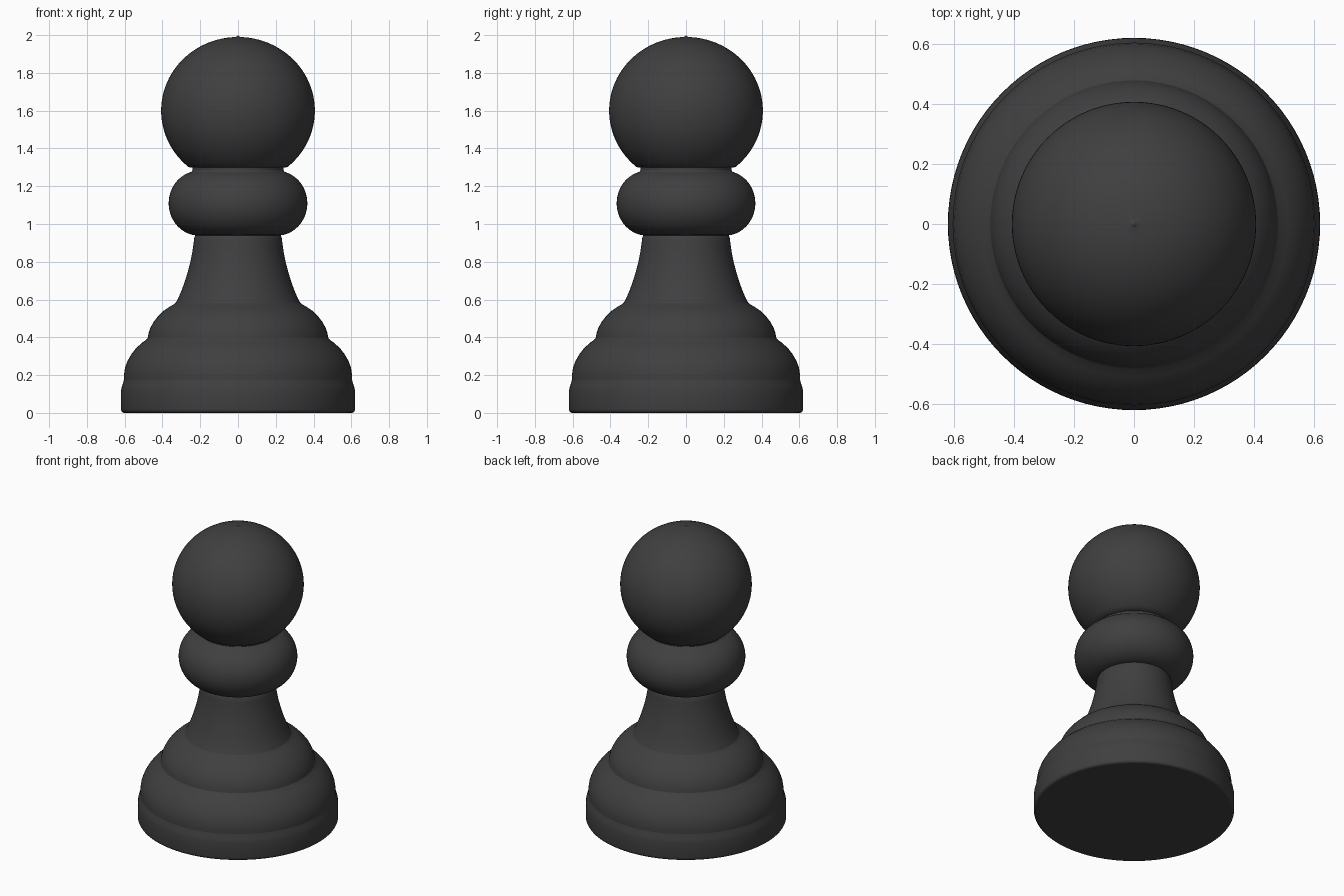
import bpy, bmesh, math

if "Cube" in bpy.data.objects:
    bpy.data.objects.remove(bpy.data.objects["Cube"])

SEGMENTS = 96

dark = bpy.data.materials.new("charcoal")
dark.diffuse_color = (0.05, 0.05, 0.05, 1)
dark.use_nodes = True
dark.node_tree.nodes["Principled BSDF"].inputs["Base Color"].default_value = dark.diffuse_color


def arc(cr, cz, rr, rz, start, end, steps):
    """Elliptical arc in the (radius, height) plane, angles in degrees."""
    pts = []
    for i in range(steps + 1):
        a = math.radians(start + (end - start) * i / steps)
        pts.append((cr + rr * math.cos(a), cz + rz * math.sin(a)))
    return pts


def lathe(name, profile):
    """Spin a bottom-to-top profile around z; points at radius 0 close it."""
    bm = bmesh.new()
    verts = [bm.verts.new((max(r, 0.0), 0, z)) for r, z in profile]
    edges = [bm.edges.new(p) for p in zip(verts, verts[1:])]
    bmesh.ops.spin(bm, geom=verts + edges, cent=(0, 0, 0), axis=(0, 0, 1),
                   angle=math.tau, steps=SEGMENTS, use_merge=True)
    bmesh.ops.remove_doubles(bm, verts=bm.verts, dist=0.0001)
    bmesh.ops.recalc_face_normals(bm, faces=bm.faces)
    # open bands: make sure the faces point outward
    if sum(f.normal.x * f.calc_center_median().x +
           f.normal.y * f.calc_center_median().y for f in bm.faces) < 0:
        bmesh.ops.reverse_faces(bm, faces=bm.faces)
    mesh = bpy.data.meshes.new(name)
    bm.to_mesh(mesh)
    bm.free()
    mesh.materials.append(dark)
    obj = bpy.data.objects.new(name, mesh)
    bpy.context.collection.objects.link(obj)
    bpy.ops.object.select_all(action='DESELECT')
    obj.select_set(True)
    bpy.context.view_layer.objects.active = obj
    bpy.ops.object.shade_smooth_by_angle(angle=math.radians(40))
    return obj


# Foot: flat underside, rounded rim, slight lip at the top
foot = [(0, 0), (0.60, 0)] + arc(0.602, 0.02, 0.018, 0.02, -90, 0, 4) + [
    (0.62, 0.08), (0.619, 0.12), (0.615, 0.14), (0.608, 0.16), (0.604, 0.175)]
lathe("foot", foot)

# Lower dome of the base
lower = [(0.604, 0.175), (0.604, 0.20), (0.598, 0.24), (0.585, 0.275),
         (0.565, 0.31), (0.54, 0.342), (0.51, 0.37), (0.485, 0.388),
         (0.478, 0.397)]
lathe("lower_dome", lower)

# Upper dome of the base
upper = [(0.478, 0.397), (0.474, 0.42), (0.465, 0.448), (0.448, 0.48),
         (0.425, 0.51), (0.395, 0.54), (0.36, 0.563), (0.338, 0.576),
         (0.328, 0.585)]
lathe("upper_dome", upper)

# Flared stem
stem = [(0.328, 0.585), (0.315, 0.61), (0.298, 0.65), (0.28, 0.70),
        (0.265, 0.75), (0.252, 0.80), (0.242, 0.85), (0.235, 0.90),
        (0.231, 0.93), (0.225, 0.94)]
lathe("stem", stem)

# Rounded collar
collar = arc(0.205, 1.11, 0.162, 0.172, -83, 75, 24) + [(0.241, 1.285)]
collar[0] = (0.225, 0.94)
lathe("collar", collar)

# Short neck and ball head with a tiny point on top
head = [(0.241, 1.285), (0.241, 1.298)]
head += arc(0, 1.6, 0.407, 0.39, -50, 88, 40) + [(0.005, 1.993), (0, 2.0)]
lathe("head", head)
